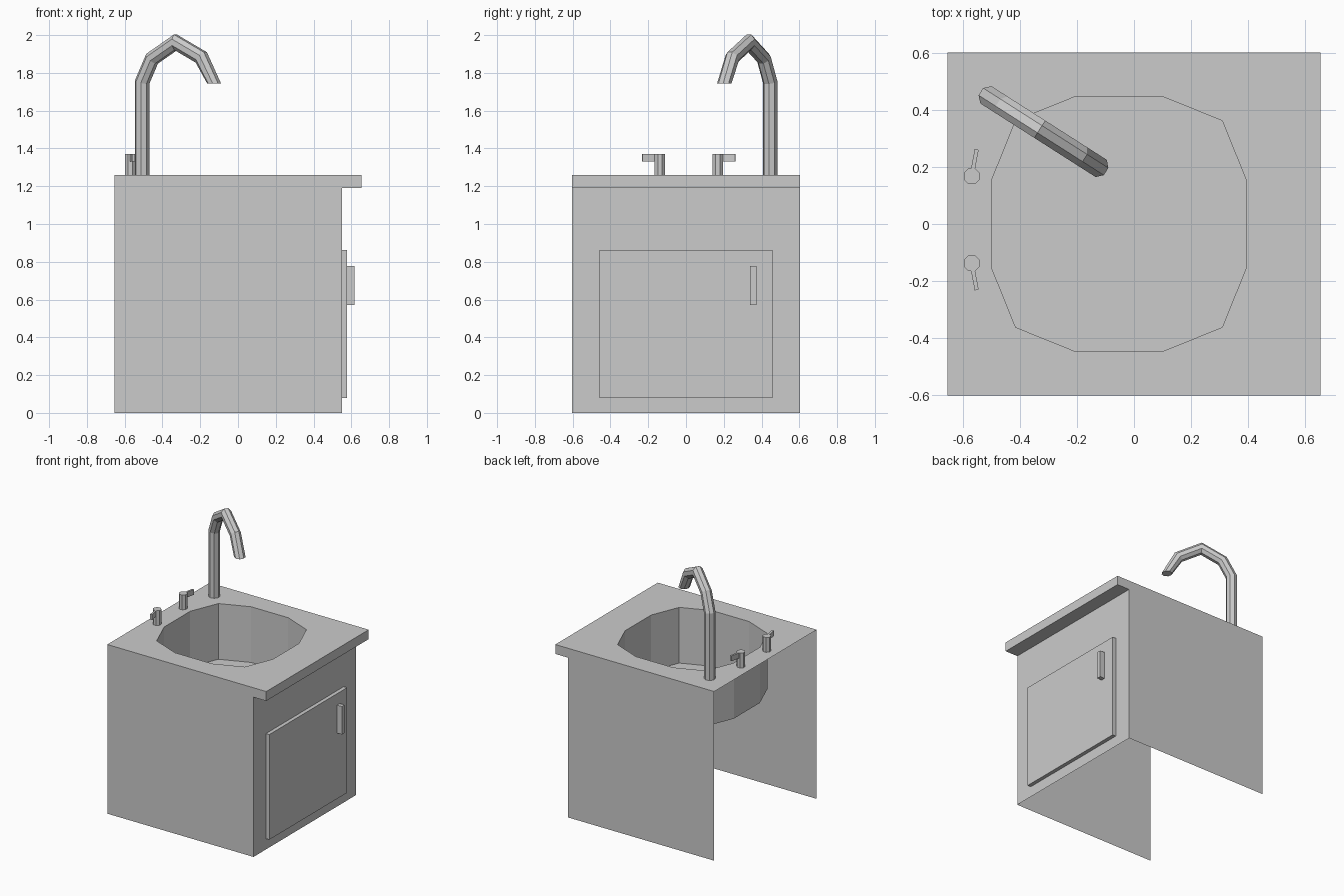
import bpy, bmesh, math
from mathutils import Vector, Matrix

if "Cube" in bpy.data.objects:
    bpy.data.objects.remove(bpy.data.objects["Cube"])

TOP = 1.26
X0, X1, XF, Y = -0.655, 0.655, 0.55, 0.603


def finish(name, bm):
    mesh = bpy.data.meshes.new(name)
    bm.to_mesh(mesh)
    bm.free()
    obj = bpy.data.objects.new(name, mesh)
    bpy.context.collection.objects.link(obj)
    return obj


def box(name, lo, hi):
    bm = bmesh.new()
    lo, hi = Vector(lo), Vector(hi)
    size = hi - lo
    m = Matrix.Translation((lo + hi) / 2) @ Matrix.Diagonal((*size, 1))
    bmesh.ops.create_cube(bm, size=1, matrix=m)
    return finish(name, bm)


# Open-backed cabinet shell: side profile with the counter overhang
bm = bmesh.new()
profile = [(X0, 0), (XF, 0), (XF, 1.19), (X1, 1.19), (X1, TOP), (X0, TOP)]
near = [bm.verts.new((x, -Y, z)) for x, z in profile]
far = [bm.verts.new((x, Y, z)) for x, z in profile]
bm.faces.new(near)
bm.faces.new(far[::-1])
for i in (1, 2, 3):
    bm.faces.new((near[i + 1], near[i], far[i], far[i + 1]))
finish("cabinet", bm)

# Basin outline: rounded square with twelve corners
cx, half, flat, diag = -0.053, 0.448, 0.153, 0.363
corner = [(half, flat), (diag, diag), (flat, half)]
rim = []
for k in range(4):
    for x, y in corner:
        for _ in range(k):
            x, y = -y, x
        rim.append((x + cx, y))

# Counter top sheet with the basin opening
bm = bmesh.new()
edges = []
for loop in ([(X0, -Y), (X1, -Y), (X1, Y), (X0, Y)], rim):
    vs = [bm.verts.new((x, y, TOP)) for x, y in loop]
    edges += [bm.edges.new((vs[i - 1], vs[i])) for i in range(len(vs))]
bmesh.ops.triangle_fill(bm, edges=edges, use_beauty=True, normal=(0, 0, 1))
bmesh.ops.dissolve_limit(bm, angle_limit=0.01, verts=bm.verts, edges=bm.edges)
finish("counter_top", bm)

# Basin walls and floor
bm = bmesh.new()
upper = [bm.verts.new((x, y, TOP)) for x, y in rim]
lower = [bm.verts.new((x, y, 0.845)) for x, y in rim]
for i in range(12):
    bm.faces.new((upper[i - 1], lower[i - 1], lower[i], upper[i])).normal_flip()
bm.faces.new(lower)
bmesh.ops.recalc_face_normals(bm, faces=bm.faces)
bmesh.ops.reverse_faces(bm, faces=bm.faces)
finish("basin", bm)

# Door and its handle
box("door", (XF, -0.457, 0.08), (0.578, 0.459, 0.863))
box("door_handle", (0.575, 0.34, 0.57), (0.618, 0.372, 0.778))

# Faucet: eight-sided tube swept along a bent path with mitred joints
base = Vector((-0.508, 0.446, 0))
along = Vector((0.843, -0.538, 0)).normalized()
side = along.cross(Vector((0, 0, 1)))
path = [(0, TOP), (0, 1.75), (0.063, 1.875), (0.211, 1.962),
        (0.372, 1.882), (0.452, 1.745)]
pts = [base + along * s + Vector((0, 0, z)) for s, z in path]
dirs = [(b - a).normalized() for a, b in zip(pts, pts[1:])]
bm = bmesh.new()
rings = []
for i, p in enumerate(pts):
    d0, d1 = dirs[max(i - 1, 0)], dirs[min(i, len(dirs) - 1)]
    t = (d0 + d1).normalized()
    n = side.cross(t)
    if i == len(pts) - 1:
        n = along.copy()  # outlet is cut level
        stretch = 0.95
    else:
        stretch = 1 / t.dot(d1)
    ring = []
    for k in range(8):
        a = math.tau * (k + 0.5) / 8
        ring.append(bm.verts.new(
            p + 0.039 * (side * math.cos(a) + n * math.sin(a) * stretch)))
    rings.append(ring)
for r0, r1 in zip(rings, rings[1:]):
    for k in range(8):
        bm.faces.new((r0[k - 1], r0[k], r1[k], r1[k - 1]))
bm.faces.new(rings[-1])
bmesh.ops.recalc_face_normals(bm, faces=bm.faces)
finish("faucet", bm)


# Tap: round post with a thin lever, mirrored for the other side
def tap(name, y, s):
    bm = bmesh.new()
    bmesh.ops.create_cone(bm, cap_ends=True, segments=8, radius1=0.03, radius2=0.03,
                          depth=0.11, matrix=Matrix.Translation((-0.57, y, TOP + 0.055))
                          @ Matrix.Rotation(math.pi / 8, 4, 'Z'))
    a, b = Vector((-0.567, y + s * 0.02, 1.35)), Vector((-0.553, y + s * 0.094, 1.35))
    d = b - a
    m = (Matrix.Translation((a + b) / 2)
         @ Matrix.Rotation(math.atan2(d.y, d.x), 4, 'Z')
         @ Matrix.Diagonal((d.length, 0.014, 0.04, 1)))
    bmesh.ops.create_cube(bm, size=1, matrix=m)
    finish(name, bm)


tap("left_tap", -0.138, -1)
tap("right_tap", 0.168, 1)
